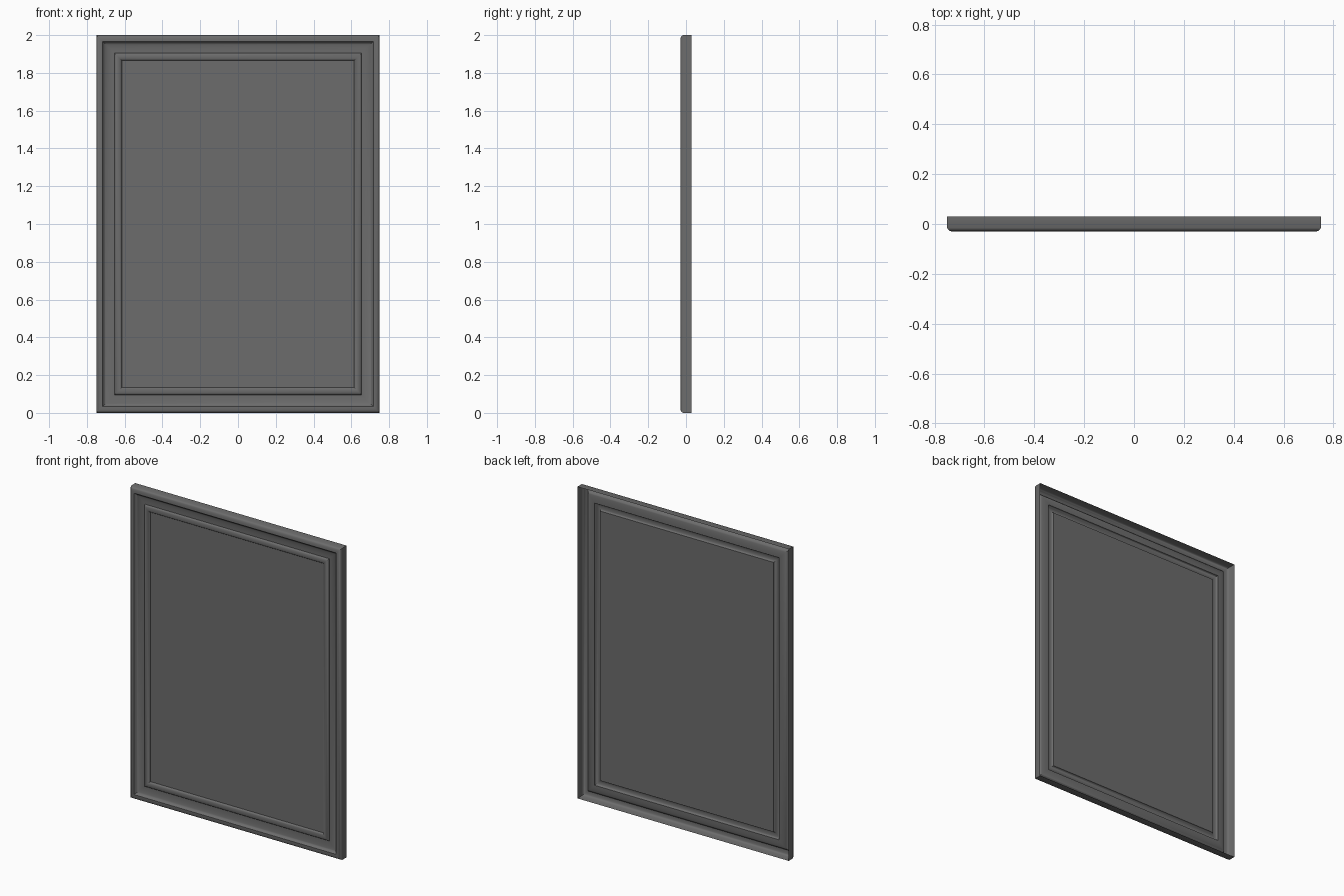
import bpy, bmesh, math

cube = bpy.data.objects.get("Cube")
if cube:
    bpy.data.objects.remove(cube)

W, H = 1.5, 2.0

grey = bpy.data.materials.new("dark_grey")
grey.use_nodes = True
colour = (0.15, 0.15, 0.15, 1)
grey.diffuse_color = colour
grey.node_tree.nodes["Principled BSDF"].inputs["Base Color"].default_value = colour


def ring(bm, inset, y):
    x = W / 2 - inset
    return [bm.verts.new((sx * x, y, H - inset if top else inset))
            for sx, top in ((-1, 0), (1, 0), (1, 1), (-1, 1))]


def finish(bm, name):
    mesh = bpy.data.meshes.new(name)
    bm.to_mesh(mesh)
    bm.free()
    mesh.materials.append(grey)
    obj = bpy.data.objects.new(name, mesh)
    bpy.context.collection.objects.link(obj)
    return obj


def arc(cx, cy, rx, ry, start, end, steps):
    angles = [math.radians(start + (end - start) * i / steps) for i in range(steps + 1)]
    return [(cx + rx * math.cos(a), cy + ry * math.sin(a)) for a in angles]


# Moulding section as (inset from the outer edge, depth), open at the back
section = [(0, 0.03), (0, -0.015)]
section += [(0.004, -0.022), (0.01, -0.027), (0.018, -0.03), (0.033, -0.03)]   # rounded lip
section += [(0.035, -0.027)]                                      # small quirk
section += arc(0.09, -0.027, 0.053, 0.019, 170, 90, 8)            # cove
section += [(0.095, -0.008)]
section += arc(0.115, -0.008, 0.02, 0.014, 180, 360, 10)[1:]      # inner bead

bm = bmesh.new()
rings = [ring(bm, i, y) for i, y in section]
for a, b in zip(rings, rings[1:]):
    for k in range(4):
        n = (k + 1) % 4
        bm.faces.new((a[k], a[n], b[n], b[k]))
frame = finish(bm, "frame_moulding")
bpy.context.view_layer.objects.active = frame
frame.select_set(True)
bpy.ops.object.shade_smooth_by_angle(angle=math.radians(35))

# Flat panel filling the opening
bm = bmesh.new()
bm.faces.new(ring(bm, 0.135, -0.008))
finish(bm, "picture_panel")
